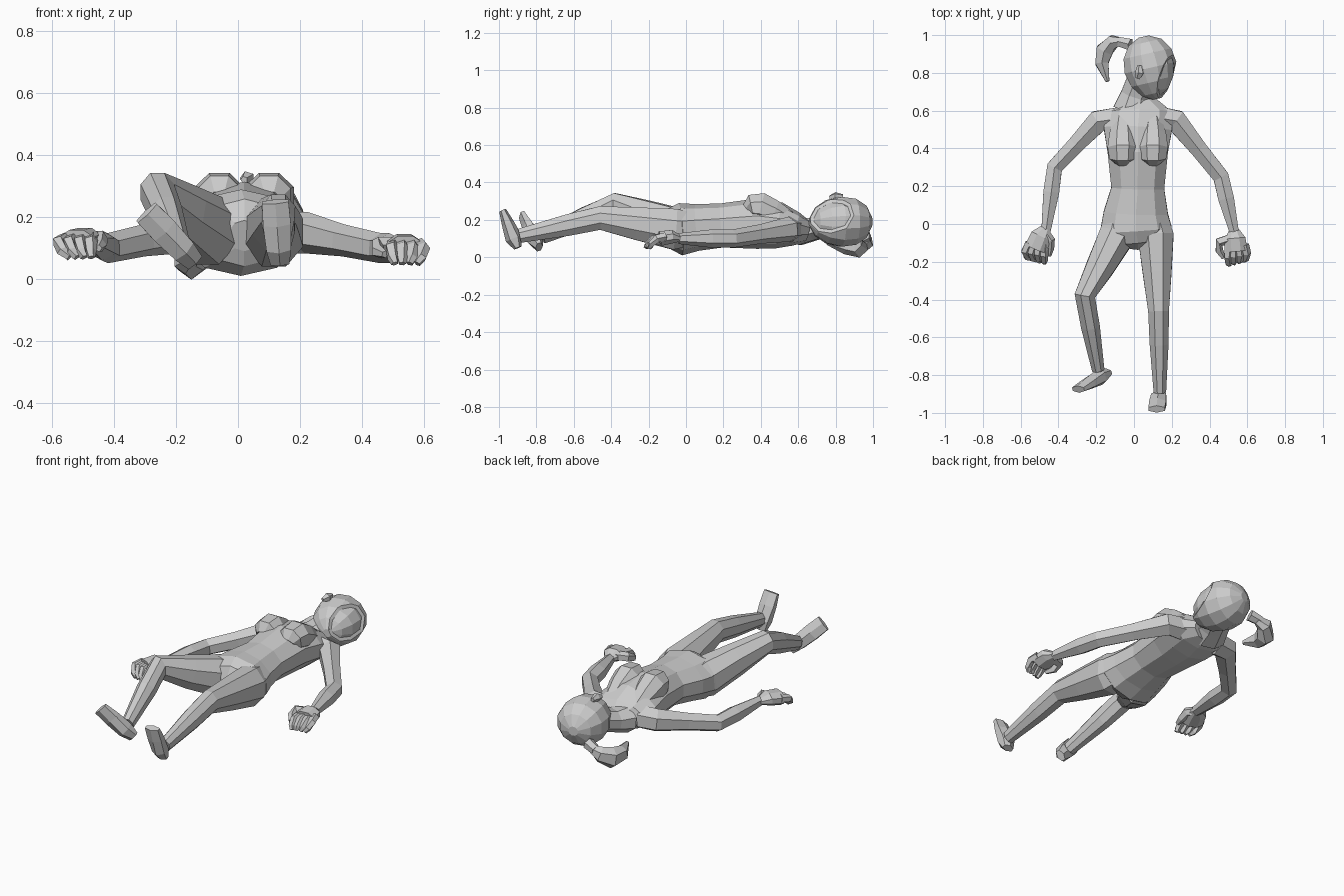
import bpy
import bmesh
from math import cos, sin, pi
from mathutils import Vector

default_cube = bpy.data.objects.get("Cube")
if default_cube:
    bpy.data.objects.remove(default_cube, do_unlink=True)

UP = Vector((0, 0, 1))
BACKWARD = Vector((0, 1, 0))


def finish(name, bm):
    """Turn a bmesh into a flat-shaded object."""
    bmesh.ops.recalc_face_normals(bm, faces=bm.faces)
    mesh = bpy.data.meshes.new(name)
    bm.to_mesh(mesh)
    bm.free()
    obj = bpy.data.objects.new(name, mesh)
    bpy.context.collection.objects.link(obj)


def loft_bmesh(path, widths, tall, sides, up):
    """Skin a tube along a path; tall gives each ring's height over its width."""
    bm = bmesh.new()
    path = [Vector(point) for point in path]
    if not isinstance(tall, (list, tuple)):
        tall = [tall] * len(path)
    grow = 1 / cos(pi / sides)
    loops = []
    for i, (centre, width, ratio) in enumerate(zip(path, widths, tall)):
        before = path[max(i - 1, 0)]
        after = path[min(i + 1, len(path) - 1)]
        tangent = (after - before).normalized()
        side = tangent.cross(up).normalized()
        lift = side.cross(tangent) * ratio
        loop = []
        for k in range(sides):
            angle = (2 * k + 1) * pi / sides
            direction = side * cos(angle) + lift * sin(angle)
            loop.append(bm.verts.new(centre + direction * width * grow))
        loops.append(loop)
    for lower, upper in zip(loops, loops[1:]):
        for k in range(sides):
            j = (k + 1) % sides
            bm.faces.new((lower[k], lower[j], upper[j], upper[k]))
    bm.faces.new(loops[0])
    bm.faces.new(loops[-1])
    bmesh.ops.recalc_face_normals(bm, faces=bm.faces)
    return bm


def loft(name, path, widths, tall=1, sides=6, up=UP):
    finish(name, loft_bmesh(path, widths, tall, sides, up))


def limb(name, root, joints, widths, tall, sides):
    """Tube through three joints, with a ring inside the body and mid-bone rings."""
    start, bend, end = [Vector(joint) for joint in joints]
    path = [start + Vector(root), start, start.lerp(bend, .5),
            bend, bend.lerp(end, .4), end]
    loft(name, path, widths, tall, sides)


# Torso, from the crotch up to the base of the neck
torso_path = [(.02, -.12, .14), (.02, -.09, .15), (.01, -.03, .15),
              (.01, .06, .16), (.02, .19, .17), (.02, .38, .18),
              (.02, .5, .17), (.03, .59, .15), (.02, .64, .14)]
torso_widths = [.05, .13, .19, .17, .14, .16, .18, .17, .1]
torso_tall = [1, .8, .7, .7, .8, .8, .65, .5, .6]
loft("torso", torso_path, torso_widths, torso_tall, sides=10)

# Breasts: steep underneath, sloping gently up to the collar
for label, x in (("right", -.06), ("left", .1)):
    breast_path = [(x, .33, .25), (x, .35, .265), (x, .4, .265),
                   (x, .47, .235), (x, .58, .185)]
    loft(label + "_breast", breast_path, [.04, .07, .08, .07, .04], sides=8)

# Neck
neck_path = [(-.01, .6, .14), (.01, .68, .15), (.05, .78, .18)]
loft("neck", neck_path, [.1, .08, .08], tall=.75, sides=8)

# Head: an egg from chin to crown, turned to its left
chin = Vector((.125, .66, .19))
crown = Vector((.05, .995, .19))
head_path, head_widths = [], []
head_rings = 7
for ring in range(head_rings):
    angle = pi * (ring + .4) / (head_rings - .2)
    along = (1 - cos(angle)) / 2
    head_path.append(chin.lerp(crown, along))
    head_widths.append((.13 + .02 * along) * sin(angle))
head = loft_bmesh(head_path, head_widths, [.95] * head_rings, 12, UP)

# The oval face is cut out and set back inside the hairline
gaze = Vector((.85, -.3, .35)).normalized()
hairline = Vector((.08, .81, .2)) + gaze * .095
bmesh.ops.bisect_plane(head, geom=head.verts[:] + head.edges[:] + head.faces[:],
                       plane_co=hairline, plane_no=gaze)
face = [f for f in head.faces
        if (f.calc_center_median() - hairline).dot(gaze) > .001]
bmesh.ops.inset_region(head, faces=face, thickness=.012, depth=-.015,
                       use_even_offset=True)
finish("head", head)
ear_path = [(.02, .77, .32), (.03, .8, .325), (.03, .84, .325)]
loft("right_ear", ear_path, [.01, .02, .01], sides=5)

# Ponytail and its tie
loft("hair_tie", [(-.02, .95, .12), (-.08, .965, .1)], [.03, .025])
tail_path = [(-.06, .965, .1), (-.11, .965, .085), (-.155, .92, .06),
             (-.17, .85, .065), (-.14, .755, .08)]
loft("ponytail", tail_path, [.02, .035, .045, .035, .01], tall=1.2)

# Arms
arm_widths = [.06, .058, .045, .042, .042, .025]
right_wrist = Vector((-.465, -.03, .12))
left_wrist = Vector((.53, -.04, .1))
limb("right_arm", (.09, .01, 0), [(-.19, .545, .15), (-.42, .3, .1), right_wrist],
     arm_widths, tall=1, sides=6)
limb("left_arm", (-.08, .01, 0), [(.22, .55, .15), (.46, .25, .1), left_wrist],
     arm_widths, tall=1, sides=6)


def hand(label, wrist, outward, spread, thumb):
    """Palm, four curled fingers and a thumb; outward is the little finger side."""
    def place(x, y, z):
        return wrist + Vector((outward * x, y, z))

    palm_path = [place(0, .01, 0), place(spread / 2, -.035, .01),
                 place(spread, -.1, 0)]
    loft(label + "_palm", palm_path, [.025, .055, .06], tall=.65, sides=8)
    for finger in range(4):
        x = spread + .058 - .034 * finger
        reach = .007 * finger
        finger_path = [place(x * .8, -.07, .01), place(x, -.115 - reach, 0),
                       place(x * .9, -.145 - reach, -.03),
                       place(x * .7, -.155 - reach, -.05)]
        loft(f"{label}_finger_{finger + 1}", finger_path,
             [.02, .018, .015, .01], sides=5)
    thumb_path = [place(0, -.03, .01), place(-thumb, -.055, .01),
                  place(-thumb, -.1, -.01), place(-thumb * .7, -.14, -.02)]
    loft(label + "_thumb", thumb_path, [.022, .022, .018, .01], sides=5)


hand("right", right_wrist, outward=-1, spread=.055, thumb=.02)
hand("left", left_wrist, outward=1, spread=.01, thumb=.08)

# Legs: the right one is bent outward, the left one nearly straight
leg_widths = [.07, .095, .076, .055, .05, .033]
limb("right_leg", (.02, .12, 0), [(-.09, -.06, .155), (-.26, -.38, .28),
     (-.19, -.77, .11)], leg_widths, tall=1.15, sides=8)
limb("left_leg", (-.02, .12, 0), [(.115, -.06, .15), (.13, -.46, .21),
     (.137, -.89, .115)], leg_widths, tall=1.15, sides=8)

# Feet, heel to toe with the soles turned to the front
feet = {
    "right": [(-.14, -.785, .055), (-.295, -.875, .215)],
    "left": [(.135, -.9, .05), (.12, -.98, .25)],
}
for label, ends in feet.items():
    heel, toe = [Vector(end) for end in ends]
    foot_path = [heel.lerp(toe, step) for step in (0, .25, .65, 1)]
    loft(label + "_foot", foot_path, [.03, .04, .045, .043],
         tall=[.6, 1, .65, .4], up=BACKWARD)
